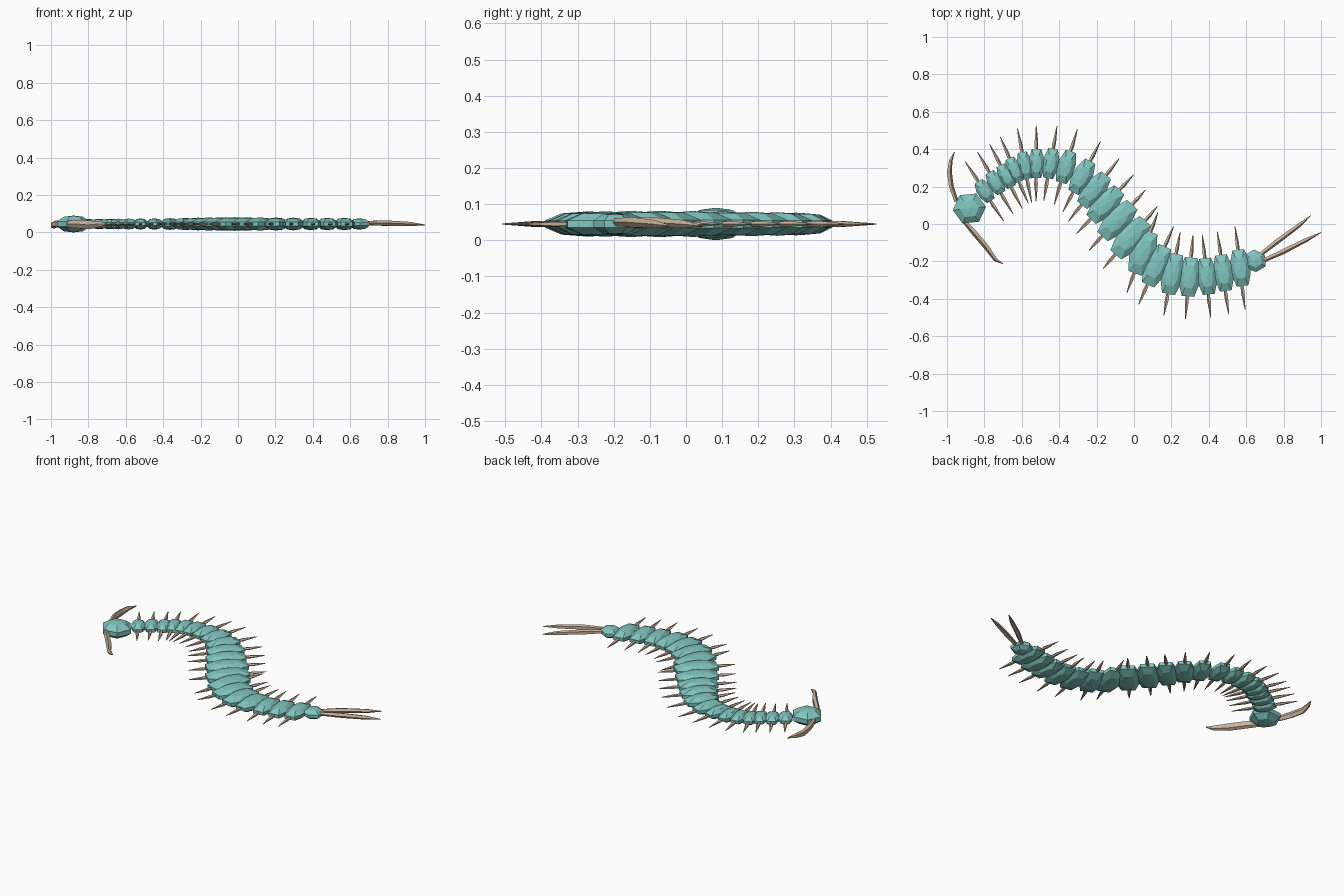
import bpy, bmesh, math
from mathutils import Vector

if "Cube" in bpy.data.objects:
    bpy.data.objects.remove(bpy.data.objects["Cube"])

MID = 0.045  # height of the body's centre line


def material(name, rgb):
    m = bpy.data.materials.new(name)
    m.diffuse_color = (*rgb, 1)
    m.use_nodes = True
    m.node_tree.nodes["Principled BSDF"].inputs["Base Color"].default_value = m.diffuse_color
    return m


shell = material("teal_shell", (0.22, 0.56, 0.52))
horn = material("tan_horn", (0.58, 0.44, 0.33))


def finish(name, bm, mat):
    bmesh.ops.recalc_face_normals(bm, faces=bm.faces)
    me = bpy.data.meshes.new(name)
    bm.to_mesh(me)
    bm.free()
    me.materials.append(mat)
    ob = bpy.data.objects.new(name, me)
    bpy.context.collection.objects.link(ob)
    return ob


def skin(bm, rings):
    """Join equal rings of vertices and cap both ends."""
    for a, b in zip(rings, rings[1:]):
        n = len(a)
        for i in range(n):
            bm.faces.new((a[i], a[(i + 1) % n], b[(i + 1) % n], b[i]))
    bm.faces.new(rings[0])
    bm.faces.new(rings[-1])


def plate(name, x, y, angle, outline, height):
    """Faceted pebble: an outline stacked in four levels, with low peaks."""
    bm = bmesh.new()
    ca, sa = math.cos(angle), math.sin(angle)
    rings = []
    for lv, s in ((-0.86, 0.56), (-0.3, 0.97), (0.3, 0.97), (0.86, 0.56)):
        rings.append([bm.verts.new((x + s * (u * ca - v * sa), y + s * (u * sa + v * ca),
                                    MID + lv * height)) for u, v in outline])
    skin(bm, rings)
    bm.faces.ensure_lookup_table()
    for f, z in ((bm.faces[-2], -height), (bm.faces[-1], height)):
        peak = bmesh.ops.poke(bm, faces=[f])["verts"][0]
        peak.co.z = MID + z
    return finish(name, bm, shell)


def spike(name, path, radii, sides=5, flat=1.0):
    """Tapered horn following a path of points."""
    bm = bmesh.new()
    pts = [Vector(p) for p in path]
    rings = []
    for i, (p, r) in enumerate(zip(pts, radii)):
        d = (pts[min(i + 1, len(pts) - 1)] - pts[max(i - 1, 0)]).normalized()
        side = d.cross(Vector((0, 0, 1))).normalized()
        up = side.cross(d)
        rings.append([bm.verts.new(p + side * r * math.cos(k * math.tau / sides)
                                   + up * r * flat * math.sin(k * math.tau / sides))
                      for k in range(sides)])
    skin(bm, rings)
    return finish(name, bm, horn)


# Body segments: x, y, half width, turn in degrees
body = [(-.80, .175, .063, 33), (-.742, .22, .066, 30), (-.685, .255, .068, 27),
        (-.64, .288, .07, 23), (-.585, .312, .075, 11), (-.523, .323, .08, 0),
        (-.447, .323, .082, -10), (-.365, .305, .09, -17), (-.28, .253, .098, -28),
        (-.215, .182, .106, -39), (-.155, .105, .113, -44), (-.09, .02, .12, -43),
        (-.02, -.072, .124, -41), (.045, -.152, .122, -21), (.118, -.222, .115, -24),
        (.203, -.267, .112, -11), (.295, -.283, .107, -5), (.388, -.28, .1, 6),
        (.476, -.262, .1, 8), (.567, -.235, .1, 7)]
for i, (x, y, w, turn) in enumerate(body):
    ang = math.radians(turn)
    half = max(0.042, 0.55 * w)
    h = 0.018 + 0.15 * w
    # octagon with narrow flat ends and a bulging waist
    outline = [(half, -.35 * w), (half, .35 * w), (.62 * half, w), (-.55 * half, w),
               (-.92 * half, .35 * w), (-.92 * half, -.35 * w), (-.55 * half, -w), (.62 * half, -w)]
    plate(f"segment_{i + 1}", x, y, ang, outline, h)
    # a pair of legs
    reach = 0.19 + 0.28 * max(0, w - .06) + (0.015 if i > 12 else 0.006 if i > 6 else 0)
    reach += 0.008 if w > .07 else 0
    for s, side in ((1, "left"), (-1, "right")):
        d = Vector((-math.sin(ang), math.cos(ang), 0)) * s
        c = Vector((x, y, MID))
        spike(f"leg_{side}_{i + 1}", [c + d * w * .75, c + d * (w + .03), c + d * reach],
              (.008, .011, .002), flat=.8)

# Head and tail plates
hexagon = [(.092 * math.cos(k * math.tau / 6), .09 * math.sin(k * math.tau / 6)) for k in range(6)]
plate("head", -.88, .083, math.radians(6), hexagon, .045)
tail = [(.055, -.035), (.055, .03), (.0, .062), (-.05, .04), (-.05, -.04), (.0, -.062)]
plate("tail", .648, -.197, math.radians(5), tail, .03)

# Antennae
spike("antenna_left", [(-.95, .12, .045), (-.978, .2, .045), (-.988, .28, .04), (-.98, .34, .045),
                       (-.96, .385, .045)], (.012, .014, .014, .01, .002), flat=1.5)
spike("antenna_right", [(-.91, .02, .045), (-.85, -.05, .045), (-.79, -.12, .04), (-.74, -.19, .045),
                        (-.70, -.213, .045)], (.013, .016, .016, .011, .002), flat=1.5)

# Tail spines
spike("tail_spine_left", [(.66, -.175, .05), (.76, -.096, .05), (.88, -.008, .045), (.945, .045, .04)],
      (.01, .015, .012, .002))
spike("tail_spine_right", [(.67, -.205, .05), (.79, -.15, .05), (.92, -.085, .045), (1.0, -.045, .04)],
      (.01, .015, .012, .002))
